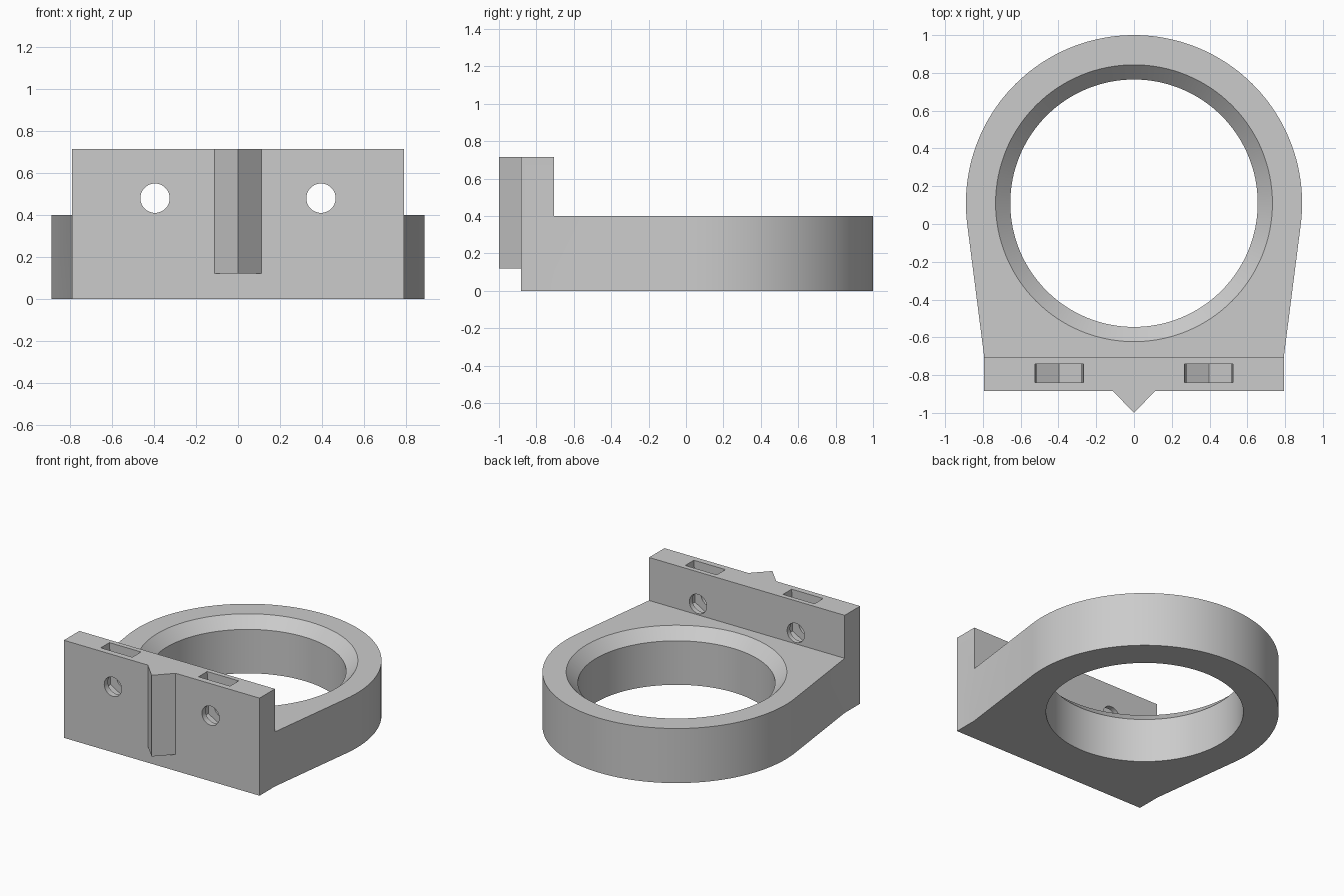
import bpy
import bmesh
from math import pi, cos, sin, acos, atan2, hypot
from mathutils import Vector

cube = bpy.data.objects.get("Cube")
if cube:
    bpy.data.objects.remove(cube, do_unlink=True)

grey = bpy.data.materials.new("plain grey")
grey.use_nodes = True
colour = (0.6, 0.6, 0.6, 1)
grey.diffuse_color = colour
grey.node_tree.nodes["Principled BSDF"].inputs["Base Color"].default_value = colour

RING_Y, RING_R = 0.11, 0.89
BORE_R, RIM_R = 0.655, 0.733
RING_H, PLATE_H = 0.4, 0.715
HALF_W, FRONT, BACK = 0.793, -0.883, -0.705
HOLE_X, HOLE_Z, HOLE_R = 0.396, 0.48, 0.07


def finish(bm, name):
    bmesh.ops.recalc_face_normals(bm, faces=bm.faces)
    mesh = bpy.data.meshes.new(name)
    bm.to_mesh(mesh)
    bm.free()
    mesh.materials.append(grey)
    ob = bpy.data.objects.new(name, mesh)
    bpy.context.collection.objects.link(ob)
    return ob


def prism(name, points, start, end, along="z"):
    """Extrude a 2D outline along z (points are x, y) or y (points are x, z)."""
    bm = bmesh.new()
    place = (lambda p, t: (p[0], p[1], t)) if along == "z" else (lambda p, t: (p[0], t, p[1]))
    face = bm.faces.new([bm.verts.new(place(p, start)) for p in points])
    out = bmesh.ops.extrude_face_region(bm, geom=[face])
    move = Vector(place((0, 0), end - start))
    bmesh.ops.translate(bm, vec=move, verts=[v for v in out["geom"] if isinstance(v, bmesh.types.BMVert)])
    return finish(bm, name)


def combine(target, other, operation):
    mod = target.modifiers.new("combine", "BOOLEAN")
    mod.operation = operation
    mod.solver = "EXACT"
    mod.object = other
    bpy.context.view_layer.objects.active = target
    bpy.ops.object.modifier_apply(modifier=mod.name)
    bpy.data.objects.remove(other, do_unlink=True)


def arc(cx, cy, r, a, b, n):
    return [(cx + r * cos(a + (b - a) * i / n), cy + r * sin(a + (b - a) * i / n)) for i in range(n + 1)]


# Ring body: round back with straight sides running tangent to the plate corners
dy = BACK - RING_Y
tangent = atan2(dy, HALF_W) + acos(RING_R / hypot(HALF_W, dy))
outline = arc(0, RING_Y, RING_R, tangent, pi - tangent, 96)
outline += [(-HALF_W, BACK), (-HALF_W, FRONT), (HALF_W, FRONT), (HALF_W, BACK)]
mount = prism("ring_mount", outline, 0, RING_H)

# Upright mounting plate
plate = prism("plate", [(-HALF_W, FRONT), (HALF_W, FRONT), (HALF_W, BACK), (-HALF_W, BACK)], 0, PLATE_H)
combine(mount, plate, "UNION")

# Vertical locating ridge on the front
ridge = prism("ridge", [(-0.113, FRONT), (0, -1), (0.113, FRONT), (0.113, -0.86), (-0.113, -0.86)], 0.12, PLATE_H)
combine(mount, ridge, "UNION")

# Bore with a chamfered upper rim
bm = bmesh.new()
rim_slope = RIM_R - BORE_R
profile = [(0, -0.1), (BORE_R, -0.1), (BORE_R, RING_H - rim_slope), (RIM_R + 0.02, RING_H + 0.02), (0, RING_H + 0.02)]
verts = [bm.verts.new((r, RING_Y, z)) for r, z in profile]
edges = [bm.edges.new(pair) for pair in zip(verts, verts[1:])]
bmesh.ops.spin(bm, geom=verts + edges, cent=(0, RING_Y, 0), axis=(0, 0, 1), angle=2 * pi, steps=128)
bmesh.ops.remove_doubles(bm, verts=bm.verts, dist=0.0001)
combine(mount, finish(bm, "bore_cutter"), "DIFFERENCE")

# Screw holes and pointed nut slots
for side in (-1, 1):
    x = side * HOLE_X
    hole = prism("screw_hole_cutter", arc(x, HOLE_Z, HOLE_R, 0, 2 * pi, 48)[:-1], -1.1, -0.5, "y")
    combine(mount, hole, "DIFFERENCE")
    half = 0.119
    slot = [(x, HOLE_Z - 0.139), (x + half, HOLE_Z - 0.07), (x + half, HOLE_Z + 0.07), (x + 0.128, PLATE_H + 0.001),
            (x - 0.128, PLATE_H + 0.001), (x - half, HOLE_Z + 0.07), (x - half, HOLE_Z - 0.07)]
    combine(mount, prism("nut_slot_cutter", slot, -0.84, -0.74, "y"), "DIFFERENCE")

# Smooth the round walls, keep the edges sharp
bpy.ops.object.select_all(action="DESELECT")
mount.select_set(True)
bpy.context.view_layer.objects.active = mount
bpy.ops.object.shade_smooth_by_angle(angle=pi / 9)
